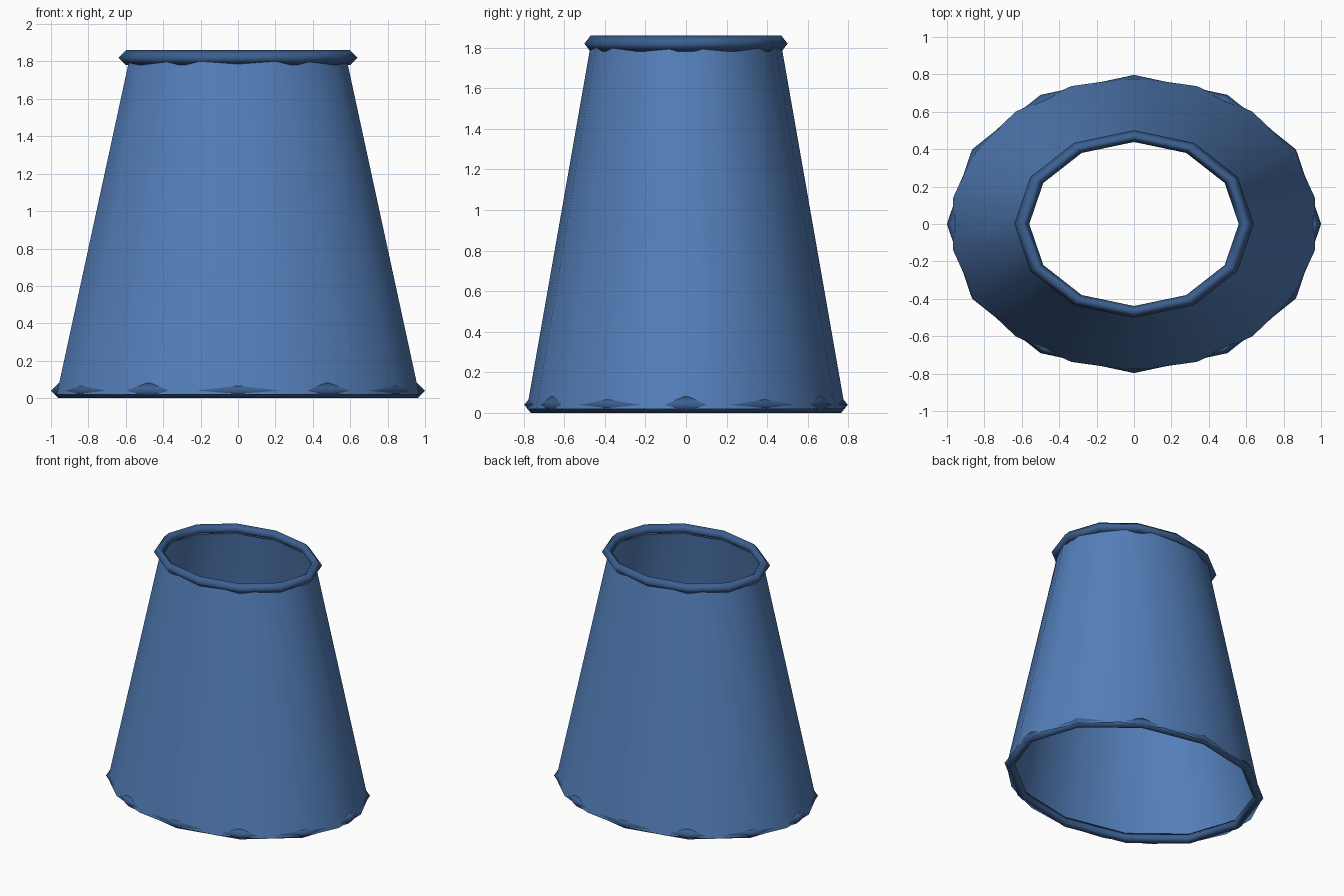
import bpy

default = bpy.data.objects.get("Cube")
if default:
    bpy.data.objects.remove(default, do_unlink=True)


def make_material(name, colour):
    mat = bpy.data.materials.new(name)
    mat.use_nodes = True
    mat.diffuse_color = colour
    mat.node_tree.nodes["Principled BSDF"].inputs["Base Color"].default_value = colour
    return mat


def finish(name, mat, y_scale):
    """Name, squash into an oval, smooth and colour the active object."""
    obj = bpy.context.object
    obj.name = name
    obj.scale.y = y_scale
    bpy.ops.object.transform_apply(location=False, rotation=False, scale=True)
    bpy.ops.object.shade_smooth()
    obj.data.materials.append(mat)


fabric = make_material("blue fabric", (0.088, 0.212, 0.49, 1))
trim = make_material("dark blue trim", (0.045, 0.115, 0.28, 1))

# Open tapered shade wall
bottom, top = 0.02, 1.82
bpy.ops.mesh.primitive_cone_add(
    vertices=18, radius1=0.984, radius2=0.588, depth=top - bottom,
    end_fill_type='NOTHING', location=(0, 0, (bottom + top) / 2))
finish("shade_wall", fabric, 0.797)

# Faceted oval rims at both ends
rim = 0.04
for name, radius, z, y_scale in (("bottom_rim", 0.96, rim, 0.797),
                                 ("top_rim", 0.6, top, 0.783)):
    bpy.ops.mesh.primitive_torus_add(
        major_segments=12, minor_segments=4, major_radius=radius,
        minor_radius=rim, location=(0, 0, z))
    finish(name, trim, y_scale)
